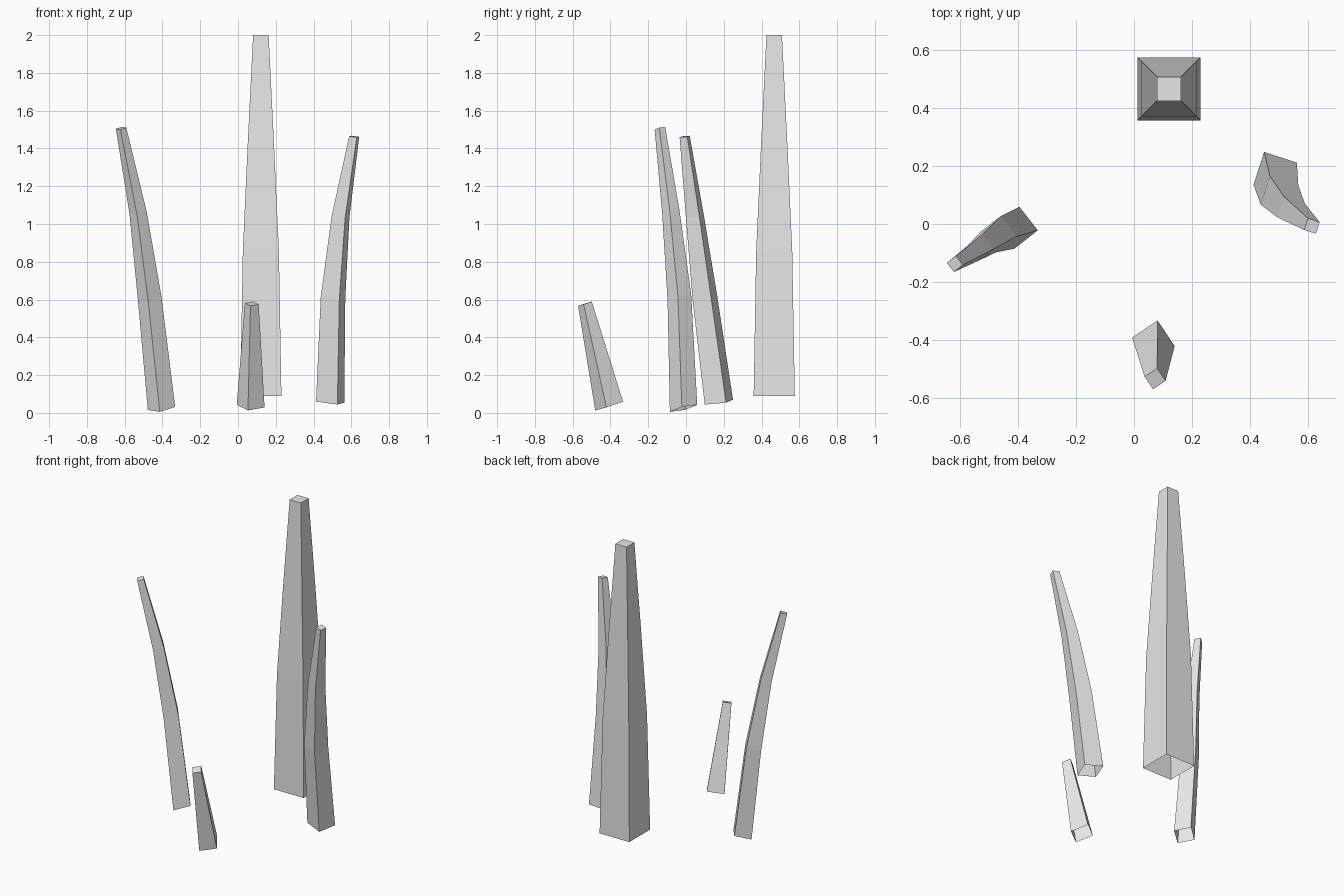
import bpy
import bmesh
from math import sin, cos, radians, pi

cube = bpy.data.objects.get("Cube")
if cube:
    bpy.data.objects.remove(cube, do_unlink=True)

# Single plain grey
grey = bpy.data.materials.new("pale_grey")
grey.use_nodes = True
COLOUR = (0.8, 0.8, 0.8, 1)
grey.diffuse_color = COLOUR
grey.node_tree.nodes["Principled BSDF"].inputs["Base Color"].default_value = COLOUR


def spire(name, stations, turn, slope=(0, 0)):
    """Four-sided tapering spire, open underneath.
    stations: (x, y, z, corner radius); slope: tilt of each ring along x and y."""
    bm = bmesh.new()
    rings = []
    for x, y, z, r in stations:
        ring = []
        for i in range(4):
            a = radians(turn) + i * pi / 2
            dx, dy = r * cos(a), r * sin(a)
            ring.append(bm.verts.new((x + dx, y + dy, z + slope[0] * dx + slope[1] * dy)))
        rings.append(ring)
    for low, high in zip(rings, rings[1:]):
        for i in range(4):
            j = (i + 1) % 4
            bm.faces.new((low[i], low[j], high[j], high[i]))
    bm.faces.new(rings[-1])
    mesh = bpy.data.meshes.new(name)
    bm.to_mesh(mesh)
    bm.free()
    mesh.materials.append(grey)
    obj = bpy.data.objects.new(name, mesh)
    bpy.context.collection.objects.link(obj)
    return obj


# Tall upright spire at the back
spire("back_spire", [(.121, .467, .09, .154), (.121, .467, .854, .135),
                     (.121, .467, 1.427, .098), (.121, .467, 2, .058)], 45)

# Curved spires leaning outward on either side
spire("right_spire", [(-.405, -.013, .024, .073), (-.468, -.035, .61, .063),
                      (-.529, -.08, 1.06, .046), (-.619, -.138, 1.507, .028)],
      -7, (.14, .24))
spire("left_spire", [(.488, .174, .057, .084), (.503, .10, .61, .073),
                     (.543, .047, 1.04, .053), (.615, -.007, 1.463, .03)],
      27, (-.1, .12))

# Short straight spire leaning forward
spire("front_spire", [(.067, -.407, .036, .075), (.073, -.535, .578, .037)],
      -11, (-.03, .32))
